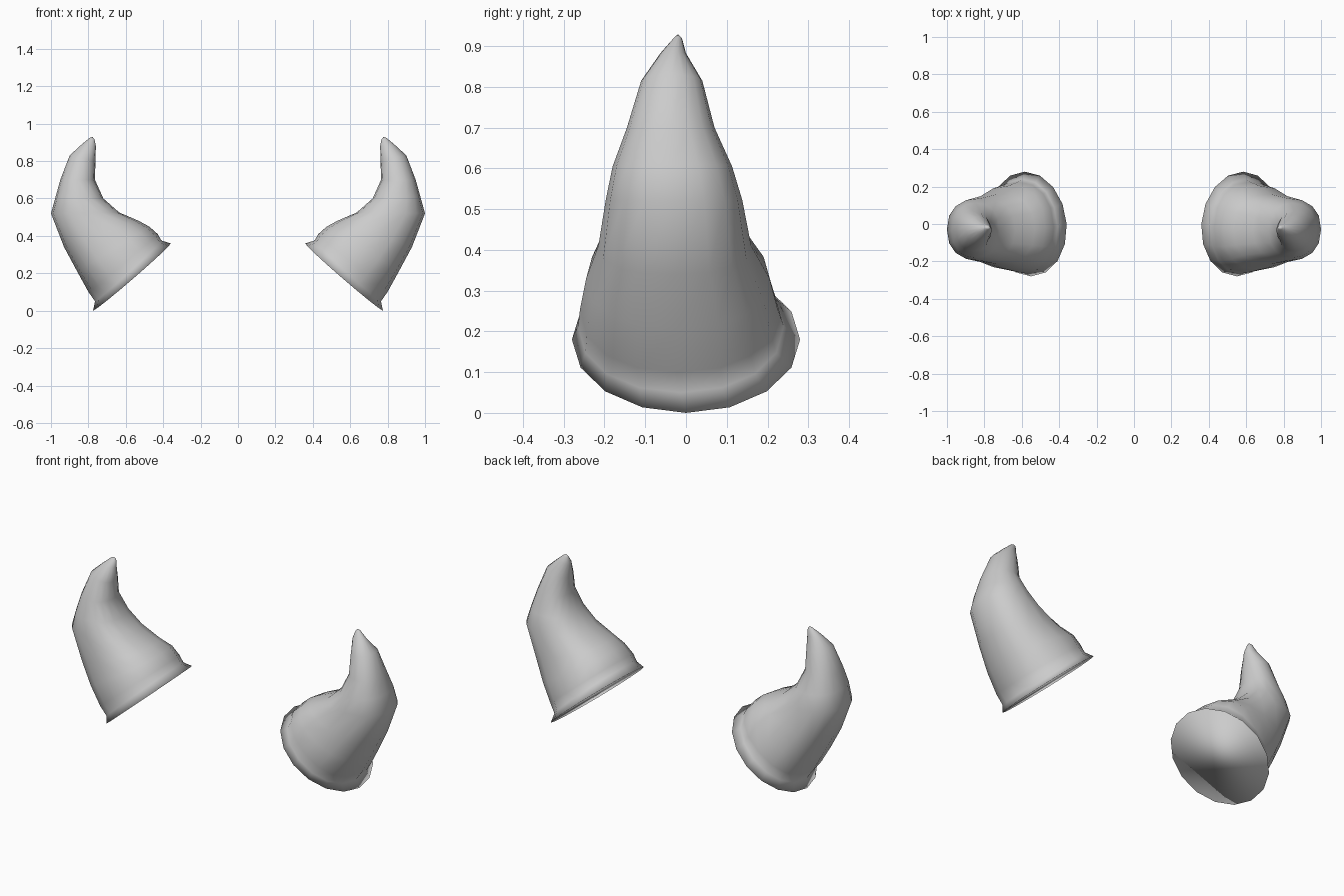
import bpy, bmesh, math

cube = bpy.data.objects.get("Cube")
if cube:
    bpy.data.objects.remove(cube, do_unlink=True)

# Material
horn_grey = bpy.data.materials.new("horn grey")
horn_grey.use_nodes = True
COLOR = (0.6, 0.6, 0.6, 1)
horn_grey.diffuse_color = COLOR
horn_grey.node_tree.nodes["Principled BSDF"].inputs["Base Color"].default_value = COLOR

SIDES = 16
# Cross-sections from flared rim to tip:
# outer x, z, inner x, z, front y, back y, sideways skew, roundness
RINGS = [
    (0.775, 0.00, 0.36, 0.36, -0.28, 0.28, 0.06, 1),
    (0.765, 0.05, 0.41, 0.375, -0.265, 0.24, 0.05, 0.95),
    (0.80, 0.10, 0.43, 0.41, -0.26, 0.225, 0.03, 0.9),
    (0.86, 0.21, 0.475, 0.45, -0.245, 0.205, 0, 0.85),
    (0.93, 0.34, 0.53, 0.48, -0.215, 0.16, 0, 0.82),
    (1.00, 0.52, 0.635, 0.525, -0.197, 0.138, 0, 0.85),
    (0.975, 0.61, 0.72, 0.60, -0.18, 0.113, 0, 0.88),
    (0.95, 0.70, 0.765, 0.70, -0.145, 0.07, 0, 0.92),
    (0.90, 0.83, 0.762, 0.80, -0.11, 0.04, 0, 1),
    (0.84, 0.885, 0.76, 0.88, -0.063, 0.00, 0, 1),
    (0.795, 0.923, 0.767, 0.916, -0.03, -0.01, 0, 1),
]


def rounded(value, power):
    return math.copysign(abs(value) ** power, value)


def make_horn(name, side):
    """Curved horn closed by a flat base; side is +1 or -1 along x."""
    bm = bmesh.new()
    loops = []
    for ox, oz, ix, iz, y0, y1, skew, power in RINGS:
        loop = []
        for i in range(SIDES):
            a = 2 * math.pi * i / SIDES
            t = (1 + rounded(math.cos(a), power)) / 2
            y = (y0 + y1) / 2 + (y1 - y0) / 2 * rounded(math.sin(a), power)
            x = ix + (ox - ix) * t + skew * y
            loop.append(bm.verts.new((side * x, y, iz + (oz - iz) * t)))
        loops.append(loop)
    for low, high in zip(loops, loops[1:]):
        for i in range(SIDES):
            j = (i + 1) % SIDES
            bm.faces.new((low[i], low[j], high[j], high[i]))

    # Flat base and rounded tip
    bm.faces.new(loops[0][::-1])
    tip = bm.verts.new((side * 0.778, -0.02, 0.929))
    for i in range(SIDES):
        bm.faces.new((loops[-1][i], loops[-1][(i + 1) % SIDES], tip))
    if side < 0:
        bmesh.ops.reverse_faces(bm, faces=bm.faces[:])
    for face in bm.faces:
        face.smooth = True

    mesh = bpy.data.meshes.new(name)
    bm.to_mesh(mesh)
    bm.free()
    mesh.materials.append(horn_grey)
    horn = bpy.data.objects.new(name, mesh)
    bpy.context.collection.objects.link(horn)


make_horn("left_horn", 1)
make_horn("right_horn", -1)
